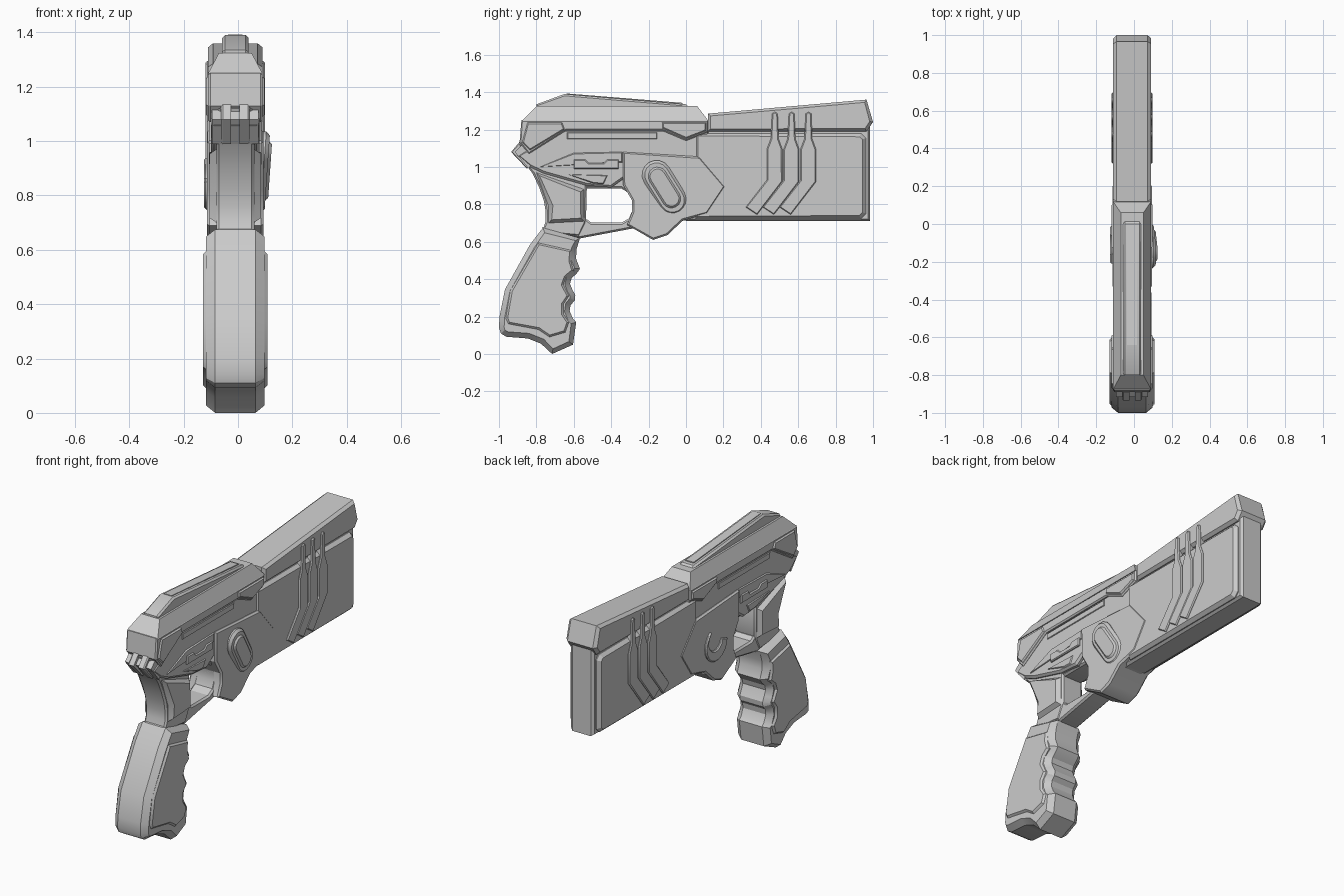
import bpy, bmesh, math

CX = -0.01  # middle plane of the body
grey = bpy.data.materials.new("grey_metal")
grey.diffuse_color = (0.6, 0.6, 0.6, 1)


def finish(name, bm):
    bmesh.ops.recalc_face_normals(bm, faces=bm.faces[:])
    me = bpy.data.meshes.new(name)
    bm.to_mesh(me)
    bm.free()
    me.materials.append(grey)
    ob = bpy.data.objects.new(name, me)
    bpy.context.collection.objects.link(ob)
    return ob


def part(name, pts, hw, cham=0.0, depth=None, inner=None, sides=(1, -1), lean=None):
    """Side outline (y, z) made solid: full width, or plates from inner to hw."""
    depth = cham if depth is None else depth
    bm = bmesh.new()
    spans = [(-hw + depth, hw - depth)] if inner is None else [
        (s * inner, s * (hw - depth)) for s in sides]
    caps = []
    for a, b in spans:
        va = [bm.verts.new((CX + a, y, z)) for y, z in pts]
        vb = [bm.verts.new((CX + b, y, z)) for y, z in pts]
        fa, fb = bm.faces.new(va), bm.faces.new(vb[::-1])
        caps += [fa, fb] if inner is None else [fb]
        for i in range(len(pts)):
            j = (i + 1) % len(pts)
            bm.faces.new((va[j], va[i], vb[i], vb[j]))
    bmesh.ops.recalc_face_normals(bm, faces=bm.faces[:])
    if cham:
        for f in caps:
            bmesh.ops.inset_region(bm, faces=[f], thickness=cham, depth=depth)
    if lean:
        for v in bm.verts:
            v.co.x += lean * (v.co.z - 0.89)
    return finish(name, bm)


def frustum(name, low, high):
    """Tapered block between two rectangles (y0, y1, half width, z)."""
    bm = bmesh.new()
    rings = []
    for y0, y1, w, z in (low, high):
        rings.append([bm.verts.new((CX + x, y, z))
                      for x, y in ((-w, y0), (w, y0), (w, y1), (-w, y1))])
    bm.faces.new(rings[0][::-1])
    bm.faces.new(rings[1])
    for i in range(4):
        j = (i + 1) % 4
        bm.faces.new((rings[0][i], rings[0][j], rings[1][j], rings[1][i]))
    return finish(name, bm)


def rect(y0, y1, z0, z1):
    return [(y0, z0), (y1, z0), (y1, z1), (y0, z1)]


def racetrack(cy, cz, half, r, ang, n=8):
    pts = []
    for end, start in ((1, -math.pi / 2), (-1, math.pi / 2)):
        for i in range(n + 1):
            a = start + math.pi * i / n
            u, v = end * half + r * math.cos(a), r * math.sin(a)
            pts.append((cy + u * math.cos(ang) - v * math.sin(ang),
                        cz + u * math.sin(ang) + v * math.cos(ang)))
    return pts


# Barrel: core, side shells, top cover
part("barrel_core", rect(0.0, 0.985, 0.712, 1.25), 0.075, 0.015)
part("barrel_side_shell",
     [(0.05, 0.722), (0.935, 0.722), (0.962, 0.75), (0.962, 1.155), (0.935, 1.18), (0.05, 1.18)],
     0.1, 0.02, inner=0.04)
part("barrel_top_cover",
     [(0.118, 1.19), (0.965, 1.19), (1.0, 1.24), (0.965, 1.36), (0.118, 1.285)], 0.1, 0.018)

# Three bent ribs on each side of the barrel
rib = [(0.46, 1.285), (0.475, 1.295), (0.49, 1.285), (0.495, 1.15), (0.515, 1.095), (0.515, 0.92),
       (0.38, 0.745), (0.32, 0.785), (0.432, 0.93), (0.432, 1.095), (0.453, 1.15)]
for i in range(3):
    part(f"barrel_rib_{i + 1}", [(y + 0.09 * i, z) for y, z in rib], 0.109, 0.006, inner=0.08)

# Frame with the trigger opening
part("frame_core",
     [(-0.845, 1.0), (-0.53, 0.885), (-0.345, 0.885), (-0.305, 0.86), (-0.288, 0.82),
      (-0.288, 0.765), (-0.305, 0.725), (-0.345, 0.702), (-0.505, 0.702), (-0.53, 0.72),
      (-0.6, 0.72), (-0.77, 0.675), (-0.567, 0.618), (-0.29, 0.67), (0.0, 0.715),
      (0.12, 0.715), (0.12, 1.2), (-0.64, 1.2), (-0.89, 1.12)], 0.065, 0.01)
part("frame_upper",
     [(-0.9, 1.06), (-0.835, 1.0), (-0.76, 0.965), (-0.53, 0.9), (-0.4, 0.89), (-0.3, 0.96),
      (0.12, 0.96), (0.12, 1.2), (-0.66, 1.2), (-0.84, 1.1)], 0.09, 0.012)
part("frame_top_strip", rect(-0.635, -0.155, 1.15, 1.185), 0.095, 0.004, inner=0.07)
part("frame_fin", [(-0.78, 1.0), (-0.34, 1.025), (-0.34, 1.08), (-0.6, 1.075)],
     0.096, 0.006, inner=0.07)
part("frame_latch",
     [(-0.6, 0.99), (-0.36, 0.99), (-0.36, 1.04), (-0.42, 1.04), (-0.44, 1.02), (-0.52, 1.02),
      (-0.54, 1.04), (-0.6, 1.04)], 0.102, 0.006, inner=0.07)
part("frame_vent", [(-0.63, 0.96), (-0.42, 0.955), (-0.44, 0.91), (-0.49, 0.91)],
     0.096, 0.006, inner=0.07)

# Front pod around the trigger
part("pod",
     [(-0.315, 0.69), (-0.176, 0.61), (-0.1, 0.635), (-0.016, 0.714), (0.115, 0.75), (0.21, 0.895),
      (0.075, 1.055), (-0.337, 1.08), (-0.337, 0.905), (-0.288, 0.82), (-0.288, 0.76)],
     0.104, 0.01)

# Tilted oval badge on the right, crescent on the left
tilt = math.radians(-58)
part("oval_rim", racetrack(-0.115, 0.89, 0.08, 0.078, tilt), 0.118, 0.014,
     inner=0.08, sides=(1,), lean=0.07)
part("oval_centre", racetrack(-0.115, 0.89, 0.07, 0.052, tilt), 0.128, 0.012,
     inner=0.09, sides=(1,), lean=0.07)
crescent = [(-0.11 + 0.1 * math.cos(a), 0.85 + 0.1 * math.sin(a))
            for a in [math.radians(60 - 20 * i) for i in range(13)]]
crescent += [(-0.1 + 0.06 * math.cos(a), 0.875 + 0.06 * math.sin(a))
             for a in [math.radians(-170 + 22 * i) for i in range(10)]]
part("crescent", crescent, 0.116, 0.006, inner=0.09, sides=(-1,))

# Slide: lower body, sloped roof, top rail, corner plates
part("slide_body",
     [(-0.84, 1.07), (-0.64, 1.195), (-0.13, 1.195), (0.0, 1.14), (0.118, 1.185),
      (0.118, 1.25), (-0.88, 1.25), (-0.89, 1.13)], 0.1, 0.008)
frustum("slide_roof", (-0.875, 0.118, 0.1, 1.249), (-0.8, 0.06, 0.06, 1.325))
part("slide_rail", [(-0.8, 1.31), (-0.8, 1.335), (-0.65, 1.39), (0.0, 1.335), (0.03, 1.31)],
     0.048, 0.01)
part("slide_rail_inlay", [(-0.64, 1.38), (-0.64, 1.393), (-0.02, 1.343), (-0.02, 1.33)], 0.026)
part("slide_rear_plate",
     [(-0.85, 1.24), (-0.66, 1.24), (-0.645, 1.2), (-0.835, 1.085), (-0.88, 1.13)],
     0.108, 0.012, inner=0.07)
part("slide_front_plate",
     [(-0.13, 1.24), (0.11, 1.24), (0.11, 1.19), (0.0, 1.147), (-0.13, 1.205)],
     0.108, 0.012, inner=0.07)

# Notched hammer at the rear
hammer = [(-0.935, 1.08), (-0.85, 0.99), (-0.8, 1.08), (-0.86, 1.17), (-0.885, 1.14)]
part("hammer_prong", hammer, 0.052, 0.006, inner=0.015)
part("hammer_base", [(-0.915, 1.08), (-0.84, 0.99), (-0.8, 1.08), (-0.88, 1.115)], 0.085)

# Neck above the handle with flared panels
part("neck",
     [(-0.87, 1.03), (-0.82, 0.965), (-0.785, 0.89), (-0.76, 0.82), (-0.75, 0.76), (-0.75, 0.71),
      (-0.77, 0.65), (-0.57, 0.63), (-0.535, 0.7), (-0.53, 0.9), (-0.6, 1.05)], 0.07, 0.01)
part("neck_panel",
     [(-0.8, 0.97), (-0.545, 0.88), (-0.545, 0.71), (-0.735, 0.7), (-0.735, 0.79)],
     0.094, 0.024, inner=0.05)

# Handle with finger grooves and raised side panels
part("handle",
     [(-0.765, 0.675), (-0.567, 0.62), (-0.585, 0.56), (-0.588, 0.51), (-0.567, 0.455),
      (-0.585, 0.43), (-0.612, 0.405), (-0.62, 0.375), (-0.608, 0.345), (-0.592, 0.315),
      (-0.595, 0.285), (-0.617, 0.262), (-0.622, 0.23), (-0.605, 0.19), (-0.587, 0.17),
      (-0.604, 0.05), (-0.716, 0.0), (-0.775, 0.055), (-0.845, 0.083), (-0.96, 0.092),
      (-0.99, 0.11), (-1.0, 0.14), (-0.997, 0.2), (-0.968, 0.345), (-0.834, 0.585)],
     0.108, 0.028, 0.034)
part("handle_panel",
     [(-0.79, 0.595), (-0.612, 0.555), (-0.615, 0.5), (-0.6, 0.445), (-0.64, 0.41),
      (-0.655, 0.37), (-0.625, 0.31), (-0.655, 0.265), (-0.655, 0.215), (-0.625, 0.17),
      (-0.645, 0.115), (-0.73, 0.09), (-0.79, 0.13), (-0.95, 0.16), (-0.965, 0.19),
      (-0.94, 0.34)], 0.119, 0.012, inner=0.07)

# Smooth shading with crisp edges
bpy.ops.object.select_all(action='SELECT')
bpy.context.view_layer.objects.active = bpy.data.objects["handle"]
bpy.ops.object.shade_smooth_by_angle(angle=math.radians(28))
